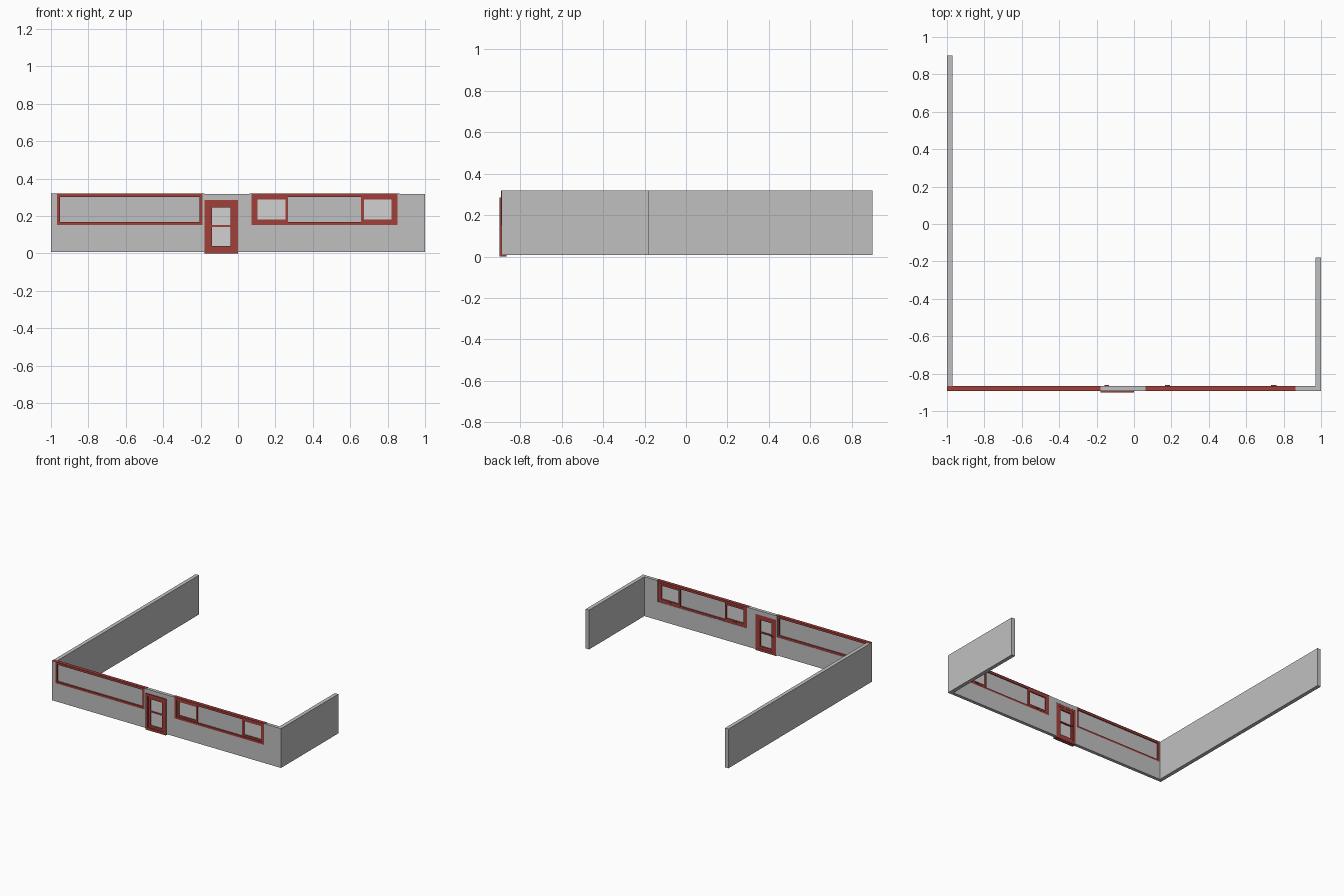
import bpy, bmesh

if "Cube" in bpy.data.objects:
    bpy.data.objects.remove(bpy.data.objects["Cube"])

def material(name, rgb):
    m = bpy.data.materials.new(name)
    m.diffuse_color = (*rgb, 1)
    m.use_nodes = True
    m.node_tree.nodes["Principled BSDF"].inputs["Base Color"].default_value = m.diffuse_color
    return m

GREY = material("wall grey", (0.53, 0.53, 0.53))
RED = material("frame red", (0.36, 0.05, 0.042))
GLASS = material("pale glass", (0.64, 0.64, 0.65))

def finish(bm, name, mat):
    bmesh.ops.recalc_face_normals(bm, faces=bm.faces[:])
    me = bpy.data.meshes.new(name)
    bm.to_mesh(me)
    bm.free()
    me.materials.append(mat)
    ob = bpy.data.objects.new(name, me)
    bpy.context.collection.objects.link(ob)
    return ob

def outline(name, pts, y0, y1, mat):
    """Extrude an xz outline from y0 to y1."""
    bm = bmesh.new()
    f = bm.faces.new([bm.verts.new((x, y0, z)) for x, z in pts])
    r = bmesh.ops.extrude_face_region(bm, geom=[f])
    vs = [v for v in r["geom"] if isinstance(v, bmesh.types.BMVert)]
    bmesh.ops.translate(bm, verts=vs, vec=(0, y1 - y0, 0))
    return finish(bm, name, mat)

def box(name, x0, x1, y0, y1, z0, z1, mat):
    return outline(name, [(x0, z0), (x1, z0), (x1, z1), (x0, z1)], y0, y1, mat)

def frame(name, x0, x1, z0, z1, w, y0, y1, mat=RED):
    """Rectangular ring of width w in the xz plane, y0 to y1 deep."""
    bm = bmesh.new()
    def ring(y, d):
        return [bm.verts.new((x, y, z)) for x, z in
                ((x0 + d, z0 + d), (x1 - d, z0 + d), (x1 - d, z1 - d), (x0 + d, z1 - d))]
    loops = [ring(y0, 0), ring(y0, w), ring(y1, w), ring(y1, 0)]
    for a, b in zip(loops, loops[1:] + loops[:1]):
        for i in range(4):
            j = (i + 1) % 4
            bm.faces.new((a[i], a[j], b[j], b[i]))
    return finish(bm, name, mat)

TOP, BASE = 0.318, 0.008
FRONT, BACK = -0.892, -0.866
L0, L1 = -0.968, -0.19      # left window
R0, R1 = 0.073, 0.853       # right window
SILL = 0.152
D0, D1, DTOP = -0.178, 0.0, 0.285   # door

# front wall, notched for the windows and the door
outline("front_wall", [
    (-1, BASE), (D0, BASE), (D0, DTOP), (D1, DTOP), (D1, BASE), (1, BASE), (1, TOP),
    (R1, TOP), (R1, SILL), (R0, SILL), (R0, TOP),
    (L1, TOP), (L1, SILL), (L0, SILL), (L0, TOP), (-1, TOP)], FRONT, BACK, GREY)

# side walls
box("left_wall", -1, -0.97, BACK, 0.9, BASE, TOP, GREY)
box("right_wall", 0.97, 1, BACK, -0.178, BASE, TOP, GREY)

# window frames, fixed panes and top caps
for side, x0, x1, c0, c1 in (("left", L0, L1, -1, -0.18), ("right", R0, R1, 0.062, 0.863)):
    frame(side + "_window_frame", x0, x1, SILL, TOP, 0.016, FRONT - 0.002, BACK - 0.002)
    box(side + "_window_top_cap", c0, c1, FRONT, BACK, TOP, TOP + 0.002, RED)
box("left_fixed_pane", L0 + 0.016, L1 - 0.016, -0.882, -0.876, SILL + 0.016, TOP - 0.016, GREY)
box("right_fixed_pane", 0.265, 0.661, -0.882, -0.876, SILL + 0.016, TOP - 0.016, GREY)

# opening sashes of the right window, each with a handle inside
for n, x0, x1 in (("inner", R0 + 0.016, 0.268), ("outer", 0.658, R1 - 0.016)):
    frame(n + "_sash", x0, x1, SILL + 0.015, TOP - 0.015, 0.015, -0.887, BACK)
    box(n + "_sash_pane", x0 + 0.015, x1 - 0.015, -0.88, -0.875,
        SILL + 0.03, TOP - 0.03, GLASS)
    c = (x0 + x1) / 2
    box(n + "_sash_handle", c - 0.014, c + 0.014, BACK, -0.861, SILL + 0.018, SILL + 0.025, RED)

# door: casing, leaf, glass, crossbar, sill and handle
frame("door_casing", D0, D1, 0.0, DTOP, 0.02, -0.9, BACK - 0.001)
frame("door_leaf", D0 + 0.02, D1 - 0.02, 0.02, DTOP - 0.02, 0.019, -0.893, -0.869)
box("door_glass", D0 + 0.039, D1 - 0.039, -0.884, -0.879, 0.039, DTOP - 0.039, GLASS)
box("door_crossbar", D0 + 0.038, D1 - 0.038, -0.891, -0.871, 0.141, 0.152, RED)
box("door_sill", D0, D1, -0.9, -0.872, 0.0, 0.01, RED)
box("door_handle", -0.157, -0.135, -0.869, -0.86, 0.142, 0.148, RED)
